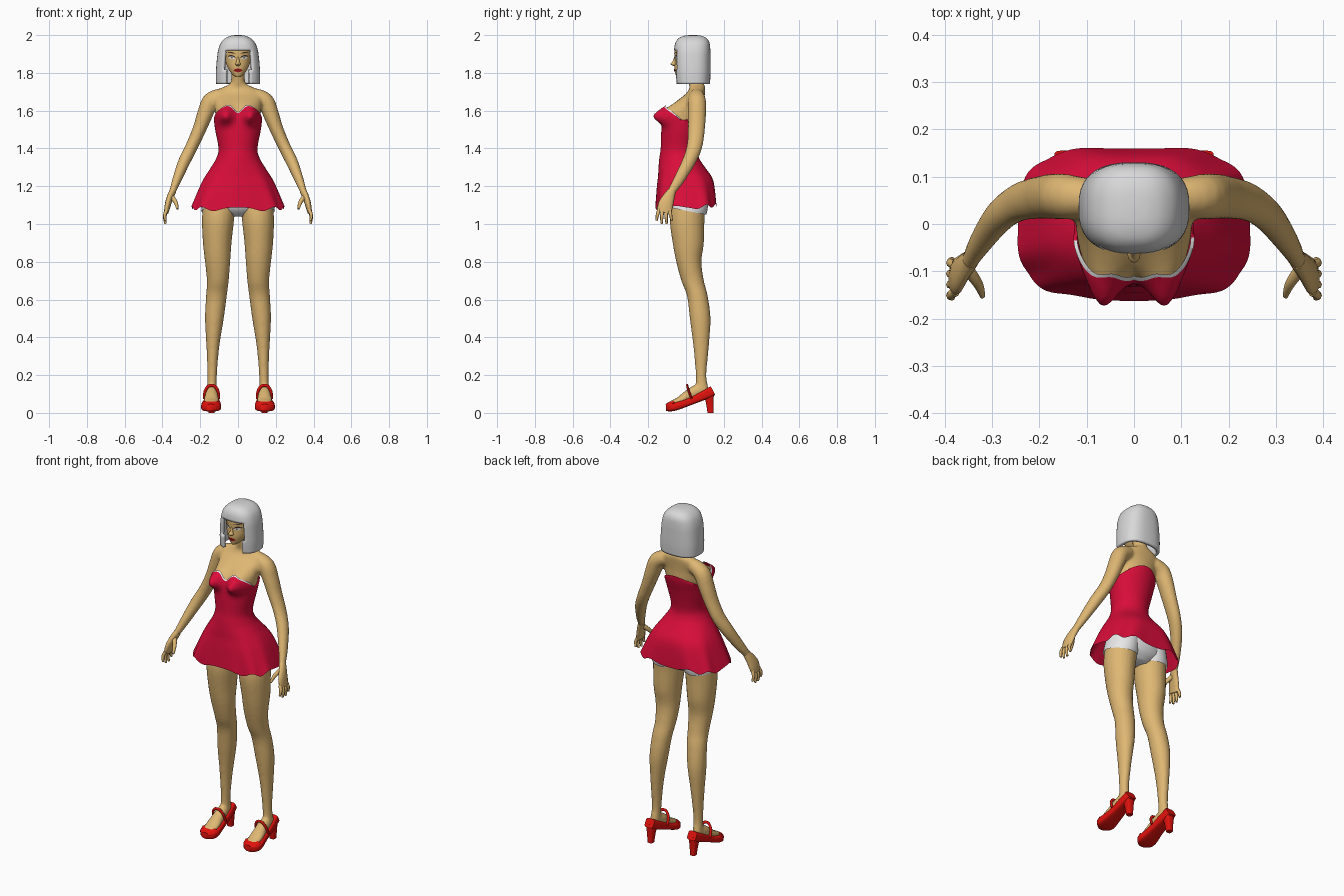
import bpy, bmesh, math
from mathutils import Vector
from mathutils.bvhtree import BVHTree

cube = bpy.data.objects.get("Cube")
if cube:
    bpy.data.objects.remove(cube)

X, Y = Vector((1, 0, 0)), Vector((0, 1, 0))


def material(name, r, g, b):
    m = bpy.data.materials.new(name)
    m.use_nodes = True
    m.diffuse_color = (r, g, b, 1)
    bsdf = m.node_tree.nodes["Principled BSDF"]
    bsdf.inputs["Base Color"].default_value = (r, g, b, 1)
    bsdf.inputs["Roughness"].default_value = 0.7
    return m


SKIN = material("tan skin", 0.73, 0.47, 0.17)
RED = material("crimson cloth", 0.70, 0.004, 0.042)
SHOE = material("scarlet leather", 0.75, 0.006, 0.004)
HAIR = material("silver hair", 0.69, 0.69, 0.69)
WHITE = material("white cloth", 0.82, 0.82, 0.82)
LIPS = material("dark red lips", 0.32, 0.01, 0.01)
DARK = material("dark lashes", 0.05, 0.03, 0.02)


def smooth(rings, steps):
    """Catmull-Rom interpolation of ring tuples."""
    p = [rings[0]] + list(rings) + [rings[-1]]
    out = []
    for i in range(1, len(p) - 2):
        for s in range(steps):
            t = s / steps
            out.append([b + t / 2 * (c - a + t * (2 * a - 5 * b + 4 * c - d + t * (3 * (b - c) + d - a)))
                        for a, b, c, d in zip(*p[i - 1:i + 3])])
    return out + [list(rings[-1])]


def spow(v, power):
    return math.copysign(abs(v) ** (2 / power), v)


def section(r, phi, power=2, u=X, v=Y):
    """Point on a ring (x, y, z, a, b); phi = 0 faces the front."""
    return Vector(r[:3]) + u * r[3] * spow(math.sin(phi), power) - v * r[4] * spow(math.cos(phi), power)


def skin_rows(bm, rows, closed=True):
    n = len(rows[0])
    return [bm.faces.new((a[j], a[(j + 1) % n], b[(j + 1) % n], b[j]))
            for a, b in zip(rows, rows[1:]) for j in range(n)]


def loft(bm, rings, n=20, power=2, ref=None, steps=4, shape=None, caps=True):
    rings = smooth(rings, steps)
    rows = []
    for i, r in enumerate(rings):
        u, v = X, Y
        if ref:
            t = (Vector(rings[min(i + 1, len(rings) - 1)][:3]) - Vector(rings[max(i - 1, 0)][:3])).normalized()
            u = (ref - t * ref.dot(t)).normalized()
            v = t.cross(u)
        pts = [section(r, math.tau * j / n, power, u, v) for j in range(n)]
        rows.append([bm.verts.new(shape(p) if shape else p) for p in pts])
    skin_rows(bm, rows)
    if caps:
        bm.faces.new(rows[0])
        bm.faces.new(rows[-1])
    return rows


def mirror_copy(bm):
    dup = bmesh.ops.duplicate(bm, geom=bm.verts[:] + bm.edges[:] + bm.faces[:])["geom"]
    for v in (g for g in dup if isinstance(g, bmesh.types.BMVert)):
        v.co.x *= -1
    bmesh.ops.reverse_faces(bm, faces=[g for g in dup if isinstance(g, bmesh.types.BMFace)])


def make(name, bm, *mats, both=False, angle=50):
    bmesh.ops.recalc_face_normals(bm, faces=bm.faces)
    if both:
        mirror_copy(bm)
    me = bpy.data.meshes.new(name)
    bm.to_mesh(me)
    bm.free()
    ob = bpy.data.objects.new(name, me)
    bpy.context.collection.objects.link(ob)
    for m in mats:
        me.materials.append(m)
    bpy.ops.object.select_all(action="DESELECT")
    ob.select_set(True)
    bpy.context.view_layer.objects.active = ob
    bpy.ops.object.shade_smooth_by_angle(angle=math.radians(angle))
    return ob


def bust(p):
    """Push the chest forward into two rounded forms."""
    if p.y < 0:
        dz = (p.z - 1.572) / (0.052 if p.z > 1.572 else 0.04)
        p.y -= 0.07 * math.exp(-((abs(p.x) - 0.07) / 0.042) ** 2 - dz * dz)
    return p


# Body: limbs, then torso, fused into one skin
LEG = [(.10, .015, 1.12, .085, .09), (.106, .006, 1.02, .085, .092), (.11, .012, .9, .076, .083),
       (.108, .015, .8, .067, .067), (.107, .035, .7, .058, .06), (.114, .06, .62, .055, .055),
       (.125, .075, .5, .05, .055), (.133, .08, .35, .034, .041), (.137, .08, .2, .025, .028),
       (.139, .085, .13, .026, .034), (.139, .085, .1, .024, .03)]
FOOT = [(.139, .11, .125, .022, .02), (.14, .06, .115, .03, .035), (.14, .01, .09, .035, .03),
        (.142, -.04, .062, .041, .02), (.142, -.085, .05, .032, .012)]
ARM = [(.09, .055, 1.68, .04, .04), (.145, .058, 1.65, .045, .048), (.175, .058, 1.58, .042, .048),
       (.205, .055, 1.5, .036, .045), (.245, .045, 1.41, .033, .041), (.285, .015, 1.33, .032, .036),
       (.325, -.04, 1.23, .024, .029), (.345, -.075, 1.175, .018, .022), (.352, -.085, 1.155, .017, .022)]
TORSO = [(0, .02, 1.05, .07, .05), (0, .02, 1.09, .15, .09), (0, .02, 1.2, .17, .1), (0, -.01, 1.3, .125, .095),
         (0, -.033, 1.4, .09, .085), (0, -.022, 1.5, .11, .093), (0, -.004, 1.58, .12, .098),
         (0, .018, 1.64, .125, .078), (0, .05, 1.69, .13, .05), (0, .06, 1.72, .09, .042),
         (0, .055, 1.74, .045, .04), (0, .048, 1.77, .036, .038), (0, .035, 1.83, .036, .038)]
bm = bmesh.new()
loft(bm, LEG)
loft(bm, FOOT, ref=X)
loft(bm, ARM, ref=X)
mirror_copy(bm)
loft(bm, TORSO, n=48, shape=bust)
body = make("body", bm, SKIN)
fuse = body.modifiers.new("fuse", "REMESH")
fuse.mode, fuse.voxel_size, fuse.use_smooth_shade = "VOXEL", 0.008, True
relax = body.modifiers.new("relax", "SMOOTH")
relax.factor, relax.iterations = 0.5, 5

# Hands: palm, four fingers and a thumb
bm = bmesh.new()
loft(bm, [(.345, -.075, 1.175, .018, .022), (.36, -.092, 1.14, .017, .032),
          (.372, -.108, 1.1, .016, .04), (.38, -.115, 1.06, .012, .036)], n=14, ref=X)
for i in range(4):
    y, drop = -.143 + .019 * i, (.045, .06, .06, .045)[i]
    loft(bm, [(.377, y, 1.075, .01, .01), (.388, y - .008 + .004 * i, 1.075 - drop * .6, .009, .009),
              (.384, y - .013 + .008 * i, 1.068 - drop * 1.1, .006, .006)], n=8, ref=X, steps=3)
loft(bm, [(.352, -.095, 1.145, .014, .014), (.33, -.125, 1.115, .011, .012),
          (.32, -.152, 1.08, .006, .007)], n=8, ref=X, steps=3)
make("hands", bm, SKIN, both=True, angle=70)

# Head with nose
bm = bmesh.new()
loft(bm, [(0, -.03, 1.778, .014, .02), (0, -.018, 1.795, .034, .038), (0, -.004, 1.83, .055, .057),
          (0, .012, 1.87, .068, .072), (0, .02, 1.93, .072, .08), (0, .03, 1.965, .05, .06)], n=32)
bmesh.ops.recalc_face_normals(bm, faces=bm.faces)
face = BVHTree.FromBMesh(bm)
loft(bm, [(0, -.05, 1.885, .006, .012), (0, -.058, 1.86, .009, .014), (0, -.062, 1.846, .014, .02),
          (0, -.05, 1.836, .008, .014)], n=12)
make("head", bm, SKIN, angle=80)


def plate(bm, cx, cz, w, h, tilt=0, lift=.002, power=1.5):
    """Thin painted shape laid on the face."""
    def lay(dx, dz):
        x, z = cx + dx, cz + dz + tilt * dx
        return bm.verts.new((x, face.ray_cast(Vector((x, -1, z)), Y)[0].y - lift, z))
    rim = [lay(w * spow(math.cos(a), power), h * spow(math.sin(a), power))
           for a in (math.tau * k / 16 for k in range(16))]
    mid = lay(0, 0)
    for a, b in zip(rim, rim[1:] + rim[:1]):
        bm.faces.new((a, b, mid))


for name, mat, args in (("lashes", DARK, (.033, 1.884, .021, .011, .15, .0015)),
                        ("eye_whites", WHITE, (.033, 1.88, .018, .008, .12, .003)),
                        ("irises", DARK, (.032, 1.88, .004, .005, 0, .0045, 2)),
                        ("eyebrows", DARK, (.034, 1.907, .02, .003, .15, .002))):
    bm = bmesh.new()
    plate(bm, *args)
    make(name, bm, mat, both=True)
bm = bmesh.new()
plate(bm, 0, 1.813, .024, .01, lift=.004)
make("lips", bm, LIPS)

# Bobbed hair: a shell with the face opening cut out
bm = bmesh.new()
rows = loft(bm, [(0, .035, 1.742, .116, .092), (0, .034, 1.8, .117, .096), (0, .033, 1.87, .112, .097),
                 (0, .033, 1.92, .105, .096), (0, .034, 1.96, .09, .09), (0, .035, 1.985, .065, .072),
                 (0, .036, 1.997, .036, .042), (0, .036, 2.0, .008, .01)], n=40, power=2.6, caps=False)
bm.faces.new(rows[-1])
opening = [f for f in bm.faces if f.calc_center_median().y < 0 and f.calc_center_median().z < 1.92
           and abs(f.calc_center_median().x) < .07]
bmesh.ops.delete(bm, geom=opening, context="FACES")
hair = make("hair", bm, HAIR)
shell = hair.modifiers.new("thickness", "SOLIDIFY")
shell.thickness, shell.offset = 0.018, -1

# Dress: fitted bodice flaring into a wavy skirt, with a white lining edge
DRESS = smooth([(0, .002, 1.06, .255, .162), (0, .002, 1.1, .24, .16), (0, 0, 1.2, .2, .152),
                (0, -.005, 1.25, .175, .142), (0, -.022, 1.3, .143, .123), (0, -.036, 1.35, .114, .105),
                (0, -.036, 1.4, .103, .098), (0, -.024, 1.5, .121, .106), (0, -.006, 1.58, .131, .11),
                (0, .008, 1.64, .135, .1)], 8)


def dress_point(phi, z):
    k = next((i for i, r in enumerate(DRESS) if r[2] > z), len(DRESS) - 1)
    a, b = DRESS[k - 1], DRESS[k]
    t = (z - a[2]) / (b[2] - a[2])
    r = [p + (q - p) * t for p, q in zip(a, b)]
    flare = min(1, max(0, (1.33 - z) / .25))
    wave = 1 + .025 * flare * math.cos(9 * phi)
    r[3], r[4] = r[3] * wave, r[4] * wave
    return bust(section(r, phi, 2 + 1.4 * flare))


def neckline(phi):
    c = math.cos(phi)
    if c < 0:
        return 1.545 + .06 * c * c
    off = min(phi, math.tau - phi)
    return 1.545 + .09 * c - .048 * math.exp(-(off / .25) ** 2)


bm = bmesh.new()
COLS, ROWS = 96, 40
angles = [math.tau * j / COLS for j in range(COLS)]
grid = []
for i in range(ROWS + 1):
    row = []
    for phi in angles:
        hem = 1.088 + .01 * math.cos(9 * phi) - .01 * math.cos(phi)
        row.append(bm.verts.new(dress_point(phi, hem + (neckline(phi) - hem) * i / ROWS)))
    grid.append(row)
edge = [bm.verts.new(v.co + Vector((-.06 * v.co.x, .008 * max(0, math.cos(p)), .006)))
        for v, p in zip(grid[-1], angles)]
skin_rows(bm, grid)
for j, f in enumerate(skin_rows(bm, [grid[-1], edge])):
    f.material_index = int(math.cos(angles[j]) > .1)
make("dress", bm, RED, WHITE, angle=60)

# White shorts under the skirt, hem dropping towards the back
bm = bmesh.new()
loft(bm, [(.104, .008, 1.07, .091, .099), (.101, .014, 1.1, .09, .1), (.09, .018, 1.17, .085, .1)], n=24,
     shape=lambda p: Vector((p.x, p.y, p.z - .2 * p.y)), caps=False)
mirror_copy(bm)
loft(bm, [(0, .02, 1.04, .06, .05), (0, .02, 1.09, .16, .096), (0, .02, 1.2, .176, .106),
          (0, .0, 1.27, .15, .105)], n=32)
make("shorts", bm, WHITE)

# Shoes: sole, toe cap, block heel and instep strap
bm = bmesh.new()
loft(bm, [(.14, .143, .118, .028, .026), (.14, .1, .096, .035, .025), (.14, .02, .06, .042, .02),
          (.142, -.05, .036, .053, .022), (.142, -.085, .03, .047, .022), (.142, -.106, .028, .022, .018)],
     n=24, power=4, ref=X)
loft(bm, [(.142, -.06, .055, .05, .012), (.142, -.08, .045, .045, .016), (.142, -.1, .035, .025, .014)],
     n=16, ref=X)
loft(bm, [(.14, .118, .11, .03, .03), (.14, .125, .06, .021, .021), (.14, .13, 0, .015, .016)], n=16, power=4)
loft(bm, [(.102, .03, .075, .006, .008), (.106, .015, .115, .006, .008), (.122, .008, .14, .006, .008),
          (.14, .006, .146, .006, .008), (.158, .008, .14, .006, .008), (.174, .015, .115, .006, .008),
          (.178, .03, .075, .006, .008)], n=8, ref=Y)
make("shoes", bm, SHOE, both=True)
